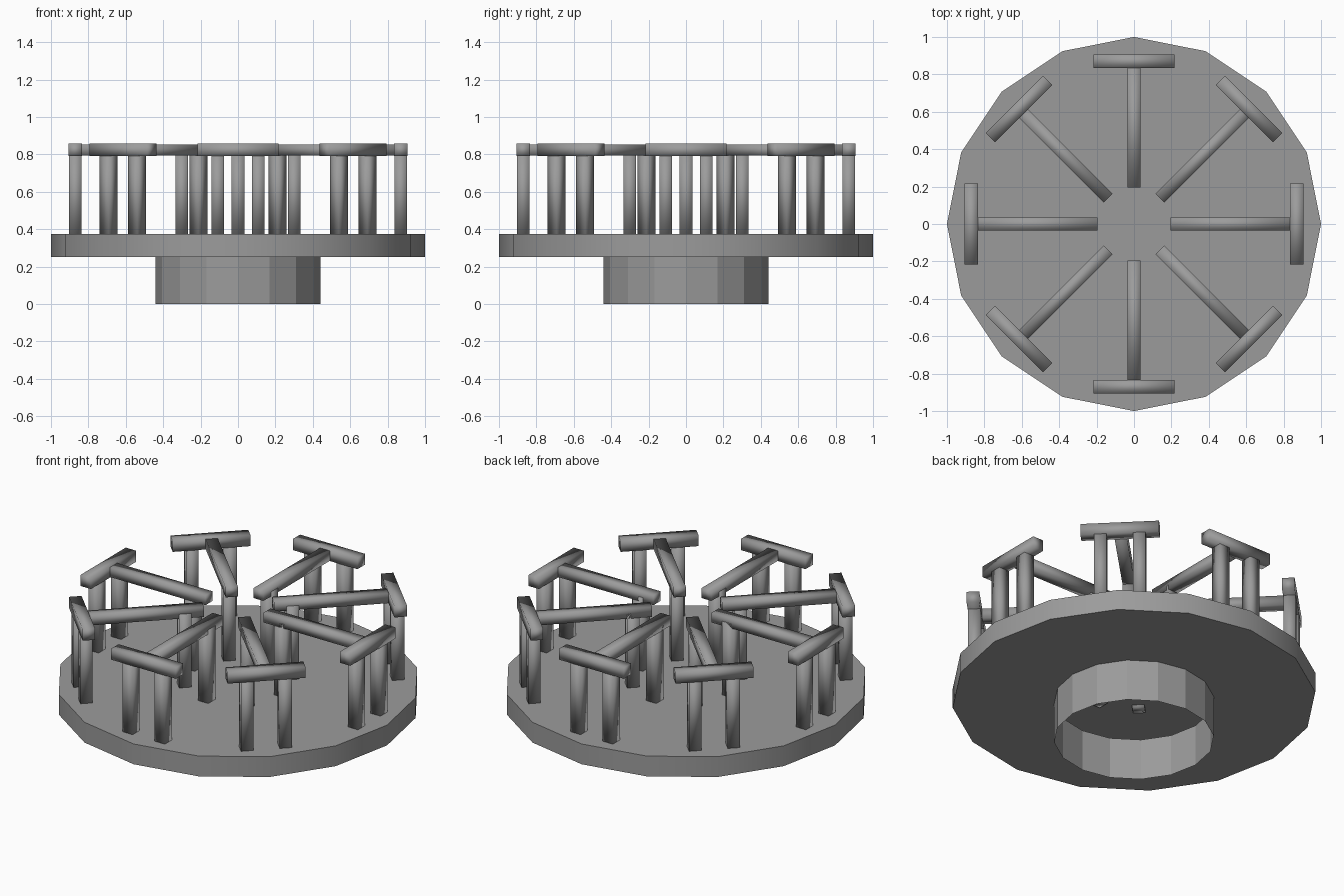
import bpy, bmesh, math
from mathutils import Matrix, Vector

cube = bpy.data.objects.get("Cube")
if cube:
    bpy.data.objects.remove(cube, do_unlink=True)

SIDES = 16
UNITS = 8
GREY = (0.33, 0.33, 0.33, 1)

grey = bpy.data.materials.new("plain grey")
grey.use_nodes = True
grey.diffuse_color = GREY
shader = grey.node_tree.nodes["Principled BSDF"]
shader.inputs["Base Color"].default_value = GREY
shader.inputs["Roughness"].default_value = 0.7


def finish(name, bm, smooth):
    mesh = bpy.data.meshes.new(name)
    for face in bm.faces:
        face.smooth = smooth
    bm.to_mesh(mesh)
    bm.free()
    mesh.materials.append(grey)
    obj = bpy.data.objects.new(name, mesh)
    bpy.context.collection.objects.link(obj)
    return obj


def ring(bm, radius, z):
    step = math.tau / SIDES
    return [bm.verts.new((radius * math.cos(i * step), radius * math.sin(i * step), z))
            for i in range(SIDES)]


def bridge(bm, lower, upper):
    for i in range(SIDES):
        j = (i + 1) % SIDES
        bm.faces.new((lower[i], lower[j], upper[j], upper[i]))


def bar(name, low, high, turn):
    """Softly shaded square bar between two corners, spun about the centre."""
    low, high = Vector(low), Vector(high)
    bm = bmesh.new()
    bmesh.ops.create_cube(bm, size=1)
    size = Matrix.Diagonal((high - low).to_4d())
    bm.transform(turn @ Matrix.Translation((low + high) / 2) @ size)
    finish(name, bm, True)


# Hollow deck, open underneath inside the hub
bm = bmesh.new()
inner, bottom, top = ring(bm, 0.44, 0.25), ring(bm, 1, 0.25), ring(bm, 1, 0.373)
bridge(bm, inner, bottom)
bridge(bm, bottom, top)
bm.faces.new(top)
bmesh.ops.recalc_face_normals(bm, faces=bm.faces)
deck = finish("deck", bm, True)
deck.data.set_sharp_from_angle(angle=math.radians(30))

# Open hub tube below the deck
bm = bmesh.new()
bridge(bm, ring(bm, 0.44, 0), ring(bm, 0.44, 0.25))
finish("hub", bm, False)

# Seats and handrails around the deck
H = 0.034
for i in range(UNITS):
    turn = Matrix.Rotation(i * math.tau / UNITS, 4, "Z")
    bar("crossbar", (0.835, -0.217, 0.79), (0.905, 0.217, 0.857), turn)
    bar("handrail", (0.195, -H, 0.793), (0.84, H, 0.852), turn)
    bar("inner_post", (0.3 - H, -H, 0.36), (0.3 + H, H, 0.82), turn)
    for side in (-1, 1):
        y = side * 0.108
        bar("outer_post", (0.87 - H, y - H, 0.36), (0.87 + H, y + H, 0.82), turn)
